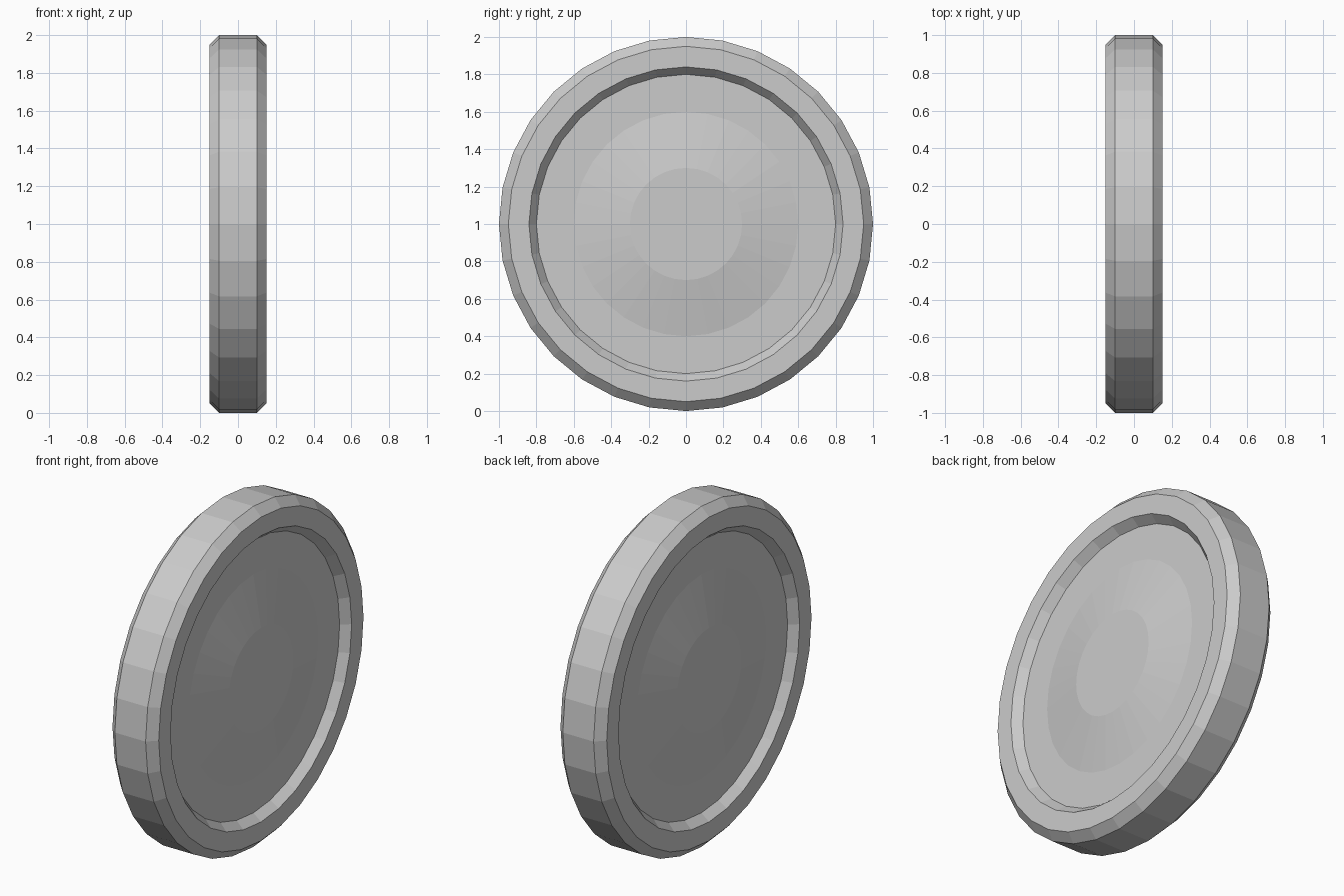
import bpy, bmesh, math

if "Cube" in bpy.data.objects:
    bpy.data.objects.remove(bpy.data.objects["Cube"])

SIDES = 32

# Half profile (x, radius) from the tread edge to the raised hub
half = [(0.10, 1.0), (0.15, 0.95), (0.15, 0.84), (0.10, 0.80), (0.10, 0.60), (0.15, 0.30)]
# Mirror it for the other face
profile = [(-x, r) for x, r in reversed(half)] + half

# Spin the profile around the x axis
bm = bmesh.new()
rings = []
for x, r in profile:
    rings.append([bm.verts.new((x, r * math.sin(a), 1 + r * math.cos(a)))
                  for a in (2 * math.pi * i / SIDES for i in range(SIDES))])
for a, b in zip(rings, rings[1:]):
    for i in range(SIDES):
        j = (i + 1) % SIDES
        bm.faces.new((a[i], a[j], b[j], b[i]))

# Flat hub caps
bm.faces.new(rings[0])
bm.faces.new(rings[-1])
bmesh.ops.recalc_face_normals(bm, faces=bm.faces)

mesh = bpy.data.meshes.new("wheel")
bm.to_mesh(mesh)
bm.free()
bpy.context.collection.objects.link(bpy.data.objects.new("wheel", mesh))
